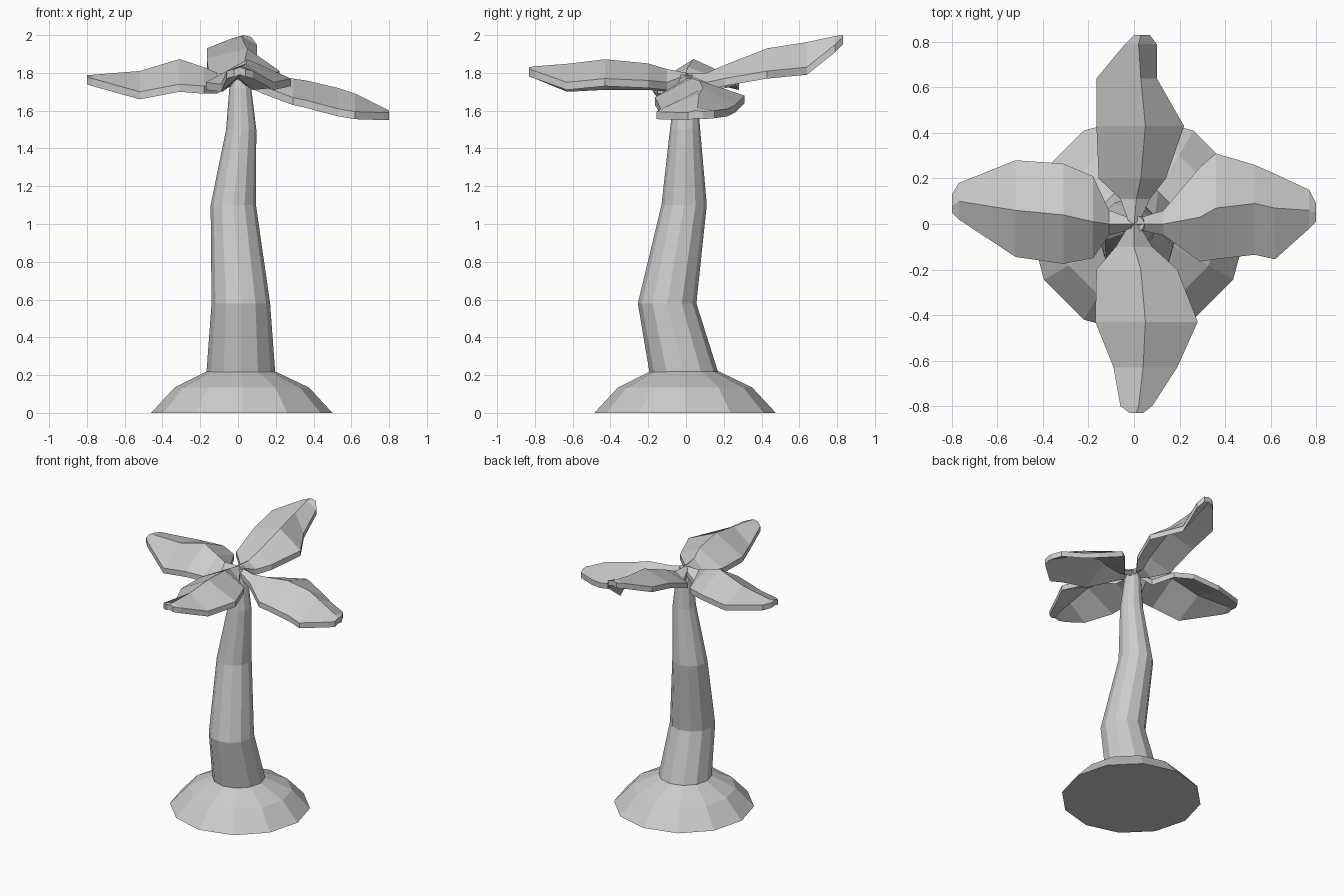
import bpy, bmesh
from math import sin, cos, tau, radians


def finish(bm, name):
    bmesh.ops.recalc_face_normals(bm, faces=bm.faces)
    me = bpy.data.meshes.new(name)
    bm.to_mesh(me)
    bm.free()
    ob = bpy.data.objects.new(name, me)
    bpy.context.collection.objects.link(ob)
    return ob


def loft(name, rings):
    """Skin a list of equal-length vertex rings and cap both ends."""
    bm = bmesh.new()
    loops = [[bm.verts.new(p) for p in ring] for ring in rings]
    n = len(loops[0])
    for a, b in zip(loops, loops[1:]):
        for i in range(n):
            j = (i + 1) % n
            bm.faces.new((a[i], a[j], b[j], b[i]))
    bm.faces.new(loops[0])
    bm.faces.new(loops[-1])
    return finish(bm, name)


def round_part(name, path, sides=12):
    """Stack of circles: (x, y, z, radius)."""
    return loft(name, [[(x + r * cos(tau * i / sides), y + r * sin(tau * i / sides), z)
                        for i in range(sides)] for x, y, z, r in path])


def leaf(name, heading, stations, thick=0.04):
    """Stations: distance out, left/mid/right offset, left/mid/right height."""
    c, s = cos(radians(heading)), sin(radians(heading))
    rings = []
    for d, l, m, r, zl, zm, zr in stations:
        top = [(l, zl), (m, zm), (r, zr)]
        sec = top + [(o, z - thick) for o, z in reversed(top)]
        rings.append([(d * c - o * s, d * s + o * c, z) for o, z in sec])
    return loft(name, rings)


# ground mound
round_part("mound", [(0.02, -0.005, 0, 0.48), (0.02, -0.005, 0.135, 0.355),
                     (0.015, -0.008, 0.22, 0.18)])

# bent tapering trunk
round_part("trunk", [(0.015, -0.008, 0.2, 0.183), (0.015, -0.10, 0.58, 0.155),
                     (-0.025, -0.01, 1.10, 0.12), (0.017, -0.005, 1.50, 0.08),
                     (0.012, 0, 1.72, 0.058), (0.01, 0, 1.79, 0.035)])

# four drooping fronds with a raised midrib
leaf("right_leaf", 0, [
    (0.00, 0.02, 0, -0.02, 1.79, 1.80, 1.79),
    (0.13, 0.06, 0, -0.05, 1.73, 1.77, 1.73),
    (0.29, 0.25, 0.03, -0.165, 1.69, 1.77, 1.67),
    (0.36, 0.31, 0.07, -0.155, 1.68, 1.76, 1.655),
    (0.53, 0.26, 0.09, -0.135, 1.63, 1.72, 1.61),
    (0.62, 0.22, 0.07, -0.155, 1.61, 1.69, 1.595),
    (0.77, 0.15, 0.06, -0.02, 1.60, 1.615, 1.59),
    (0.80, 0.09, 0.05, 0.01, 1.595, 1.60, 1.59)])
leaf("back_leaf", 90, [
    (0.00, 0.02, 0, -0.02, 1.79, 1.80, 1.79),
    (0.11, 0.06, -0.01, -0.07, 1.76, 1.80, 1.75),
    (0.20, 0.155, -0.03, -0.14, 1.79, 1.84, 1.77),
    (0.43, 0.165, -0.05, -0.22, 1.88, 1.93, 1.81),
    (0.64, 0.165, -0.03, -0.10, 1.93, 1.963, 1.83),
    (0.79, 0.04, -0.02, -0.10, 1.98, 1.995, 1.95),
    (0.83, 0.00, -0.03, -0.07, 1.99, 2.0, 1.99)])
leaf("left_leaf", 180, [
    (0.00, 0.02, 0, -0.02, 1.79, 1.80, 1.79),
    (0.11, 0.05, 0, -0.06, 1.73, 1.80, 1.74),
    (0.18, 0.15, -0.01, -0.21, 1.73, 1.83, 1.76),
    (0.31, 0.175, -0.04, -0.265, 1.74, 1.873, 1.77),
    (0.52, 0.145, -0.06, -0.28, 1.70, 1.81, 1.75),
    (0.77, -0.02, -0.10, -0.18, 1.77, 1.79, 1.78),
    (0.80, -0.05, -0.08, -0.13, 1.78, 1.79, 1.785)])
leaf("front_leaf", 270, [
    (0.00, 0.02, 0, -0.02, 1.79, 1.80, 1.79),
    (0.10, 0.08, 0, -0.08, 1.75, 1.82, 1.74),
    (0.20, 0.19, 0.03, -0.165, 1.76, 1.85, 1.75),
    (0.43, 0.28, 0.05, -0.17, 1.77, 1.872, 1.75),
    (0.63, 0.19, 0.04, -0.09, 1.75, 1.848, 1.74),
    (0.80, 0.08, 0.02, -0.06, 1.81, 1.835, 1.81),
    (0.83, 0.04, 0.01, -0.02, 1.82, 1.83, 1.82)])
